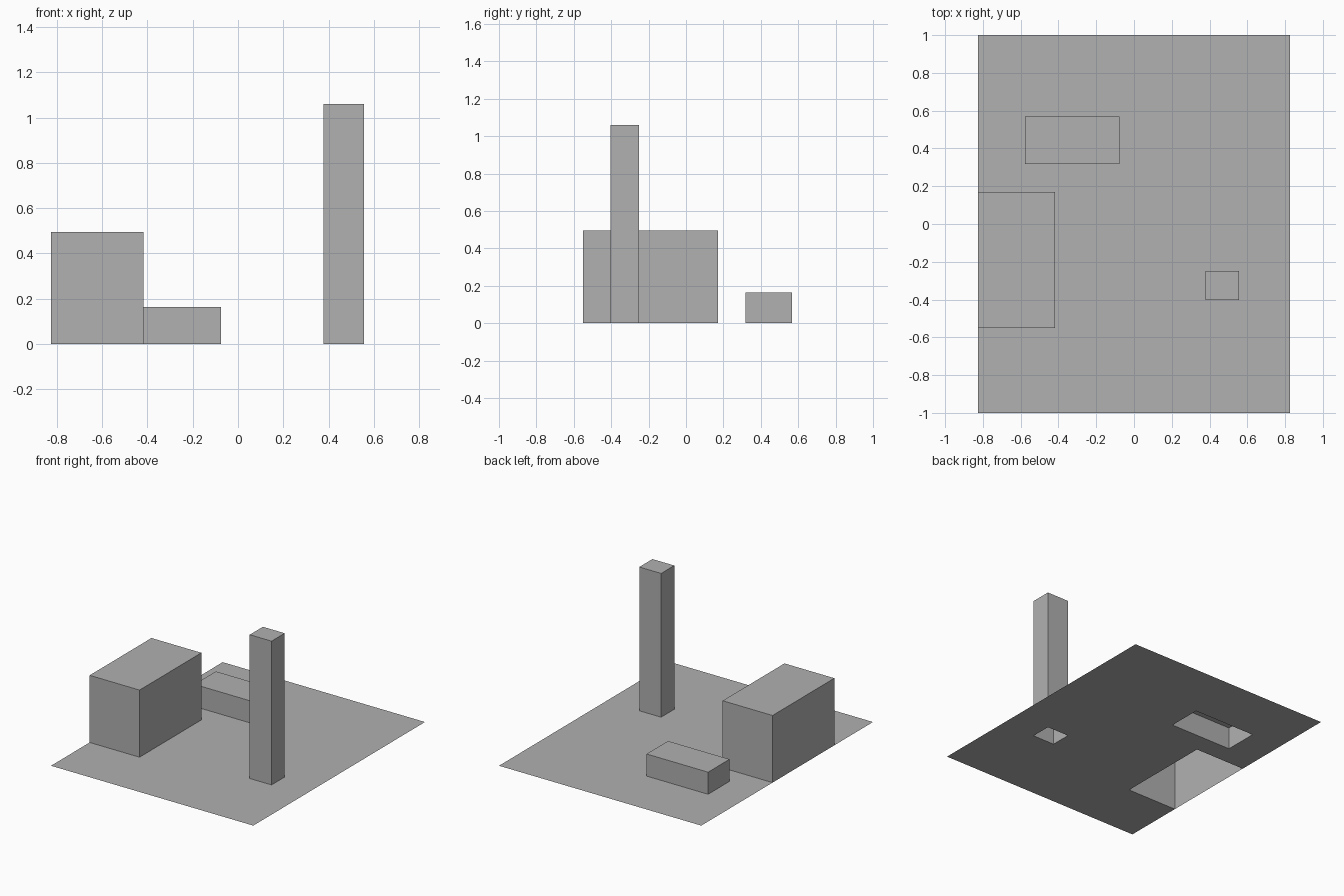
import bpy
import bmesh

cube = bpy.data.objects.get("Cube")
if cube:
    bpy.data.objects.remove(cube, do_unlink=True)

GREY = (0.44, 0.44, 0.44, 1.0)
grey = bpy.data.materials.new("plain grey")
grey.use_nodes = True
grey.diffuse_color = GREY
grey.node_tree.nodes["Principled BSDF"].inputs["Base Color"].default_value = GREY

HALF_X, HALF_Y = 0.825, 1.0

# Blocks: x range, y range, height
BLOCKS = {
    "wide_block": ((-HALF_X, -0.418), (-0.55, 0.17), 0.495),
    "low_block": ((-0.578, -0.076), (0.318, 0.568), 0.163),
    "tall_pillar": ((0.378, 0.556), (-0.403, -0.25), 1.06),
}


def finish(bm, name):
    mesh = bpy.data.meshes.new(name)
    bm.to_mesh(mesh)
    bm.free()
    mesh.materials.append(grey)
    obj = bpy.data.objects.new(name, mesh)
    bpy.context.collection.objects.link(obj)


# Hollow blocks, open underneath
for name, (xr, yr, height) in BLOCKS.items():
    bm = bmesh.new()
    bmesh.ops.create_cube(bm, size=1)
    for v in bm.verts:
        v.co = (xr[v.co.x > 0], yr[v.co.y > 0], height if v.co.z > 0 else 0)
    bm.normal_update()
    base = [f for f in bm.faces if f.normal.z < -0.5]
    bmesh.ops.delete(bm, geom=base, context="FACES_ONLY")
    finish(bm, name)

# Flat ground sheet with an opening under each block
xs = sorted({-HALF_X, HALF_X} | {x for b in BLOCKS.values() for x in b[0]})
ys = sorted({-HALF_Y, HALF_Y} | {y for b in BLOCKS.values() for y in b[1]})


def under_block(x, y):
    return any(xr[0] < x < xr[1] and yr[0] < y < yr[1]
               for xr, yr, _ in BLOCKS.values())


bm = bmesh.new()
for x0, x1 in zip(xs, xs[1:]):
    for y0, y1 in zip(ys, ys[1:]):
        if not under_block((x0 + x1) / 2, (y0 + y1) / 2):
            corners = ((x0, y0), (x1, y0), (x1, y1), (x0, y1))
            bm.faces.new([bm.verts.new((x, y, 0)) for x, y in corners])
bmesh.ops.remove_doubles(bm, verts=bm.verts[:], dist=0.0001)
finish(bm, "ground_sheet")
